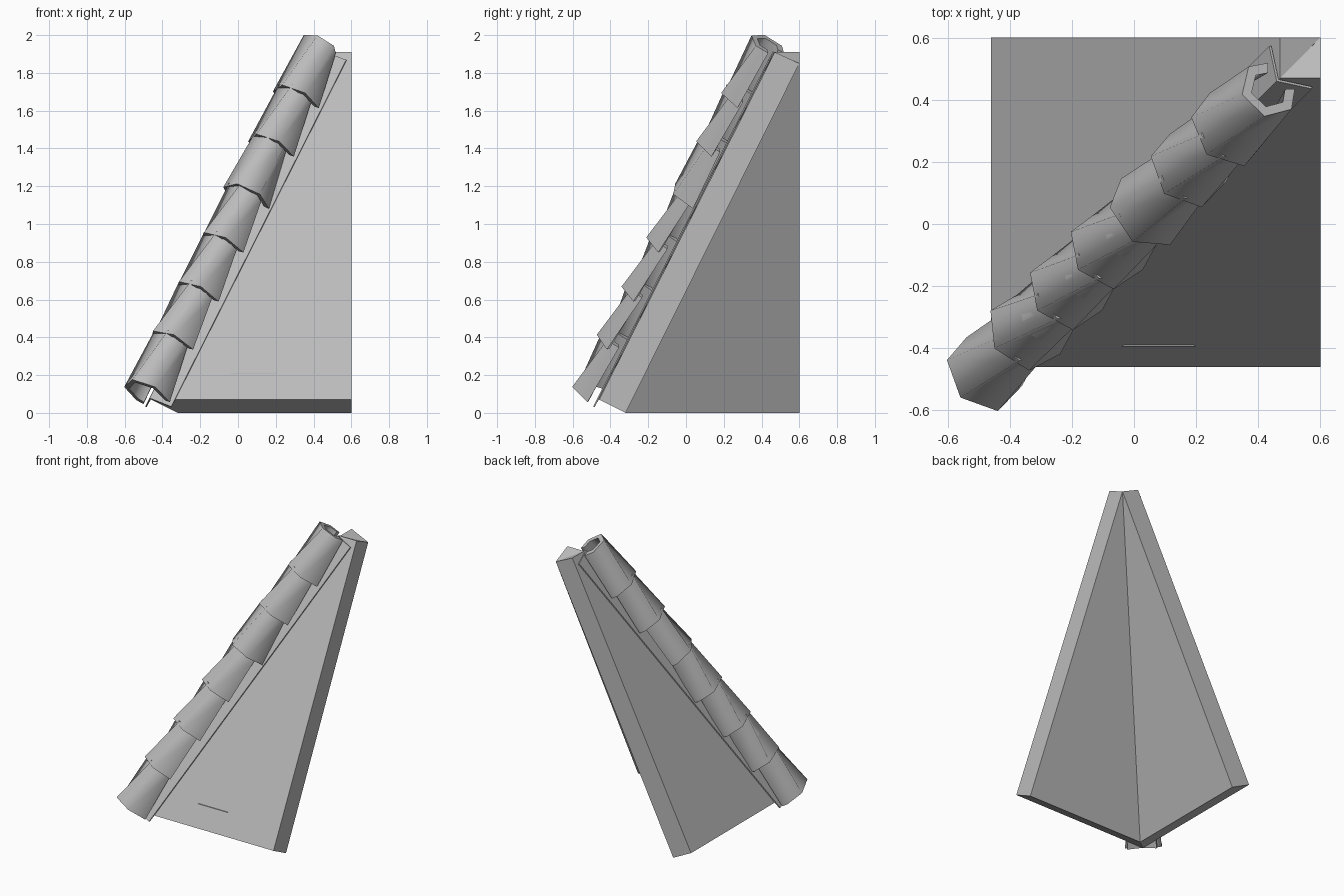
import bpy, bmesh, math
from mathutils import Vector

cube = bpy.data.objects.get("Cube")
if cube:
    bpy.data.objects.remove(cube, do_unlink=True)

grey = bpy.data.materials.new("stone grey")
grey.use_nodes = True
COLOUR = (0.5, 0.5, 0.5, 1)
grey.diffuse_color = COLOUR
grey.node_tree.nodes["Principled BSDF"].inputs["Base Color"].default_value = COLOUR

# Hip frame: along the hip, sideways, and outward from it
ALONG = Vector((1, 1, 1.98)).normalized()
SIDE = Vector((1, -1, 0)).normalized()
OUT = SIDE.cross(ALONG)
if OUT.z < 0:
    OUT = -OUT


def hip_point(d, s, n):
    return ALONG * d + SIDE * s + OUT * n


def make_object(name, verts, faces, smooth=False):
    bm = bmesh.new()
    vs = [bm.verts.new(v) for v in verts]
    for f in faces:
        bm.faces.new([vs[i] for i in f])
    bmesh.ops.recalc_face_normals(bm, faces=bm.faces[:])
    mesh = bpy.data.meshes.new(name)
    bm.to_mesh(mesh)
    bm.free()
    mesh.materials.append(grey)
    obj = bpy.data.objects.new(name, mesh)
    bpy.context.collection.objects.link(obj)
    if smooth:
        bpy.ops.object.select_all(action='DESELECT')
        bpy.context.view_layer.objects.active = obj
        obj.select_set(True)
        bpy.ops.object.shade_smooth_by_angle(angle=math.radians(65))
    return obj


def loft(name, rings, smooth=False):
    """Join closed rings of equal length and cap both ends."""
    k = len(rings[0])
    verts = [v for r in rings for v in r]
    faces = [(a * k + i, a * k + (i + 1) % k, (a + 1) * k + (i + 1) % k, (a + 1) * k + i)
             for a in range(len(rings) - 1) for i in range(k)]
    # Caps are strips of quads between the outer and inner arcs
    h = k // 2
    for base in (0, (len(rings) - 1) * k):
        faces += [(base + i, base + i + 1, base + k - 2 - i, base + k - 1 - i) for i in range(h - 1)]
    return make_object(name, verts, faces, smooth)


# Two mitred roof slabs; the second mirrors the first across the hip
LOW, HIGH, EDGE, INNER = -0.46, 0.47, 0.6, -0.32
slab = [(LOW, LOW, .07), (EDGE, LOW, .07), (EDGE, HIGH, 1.91), (HIGH, HIGH, 1.91),
        (INNER, INNER, 0), (EDGE, INNER, 0), (EDGE, EDGE, 1.85)]
slab_faces = [(0, 1, 2, 3), (4, 6, 5), (0, 4, 5, 1), (1, 5, 6, 2), (2, 6, 3), (0, 3, 6, 4)]
make_object("front_roof_slab", slab, slab_faces)
make_object("left_roof_slab", [(y, x, z) for x, y, z in slab], slab_faces)

# Thin folded flashing along the hip
fold = [(-.097, .506), (0, .583), (.097, .506), (.093, .499), (0, .573), (-.093, .499)]
loft("hip_flashing", [[hip_point(d, s, n) for s, n in fold] for d in (-.32, 1.935)])

# Small chip barely showing on the front slope
chip = [(-.04, -.395), (.2, -.395), (.08, -.31)]
make_object("slope_chip", [(x, y, z) for z in (.205, .209) for x, y in chip],
            [(0, 1, 2), (3, 4, 5), (0, 1, 4, 3), (1, 2, 5, 4), (2, 0, 3, 5)])

# Overlapping six-sided hip tiles, open below and tapering upward
WIDE = [222, 203, 150, 90, 30, -32]
NARROW = [232, 188, 121, 59, -6, -52]


def tile_ring(d, radius, wall, centre, angles, roll):
    ring = []
    for r, order in ((radius, angles), (radius - wall, angles[::-1])):
        for a in order:
            t = math.radians(a + roll)
            ring.append(hip_point(d, r * math.cos(t), centre + r * math.sin(t)))
    return ring


PITCH, LENGTH = .3195, .341
for i, roll in enumerate((0, 15, 10, 10, -16, 0, -3)):
    d = -.316 + PITCH * i
    loft(f"hip_tile_{i + 1}", [
        tile_ring(d, .134, .028, .612, WIDE, roll),
        tile_ring(d + LENGTH, .098, .036, .637, NARROW, roll * .4)], True)
